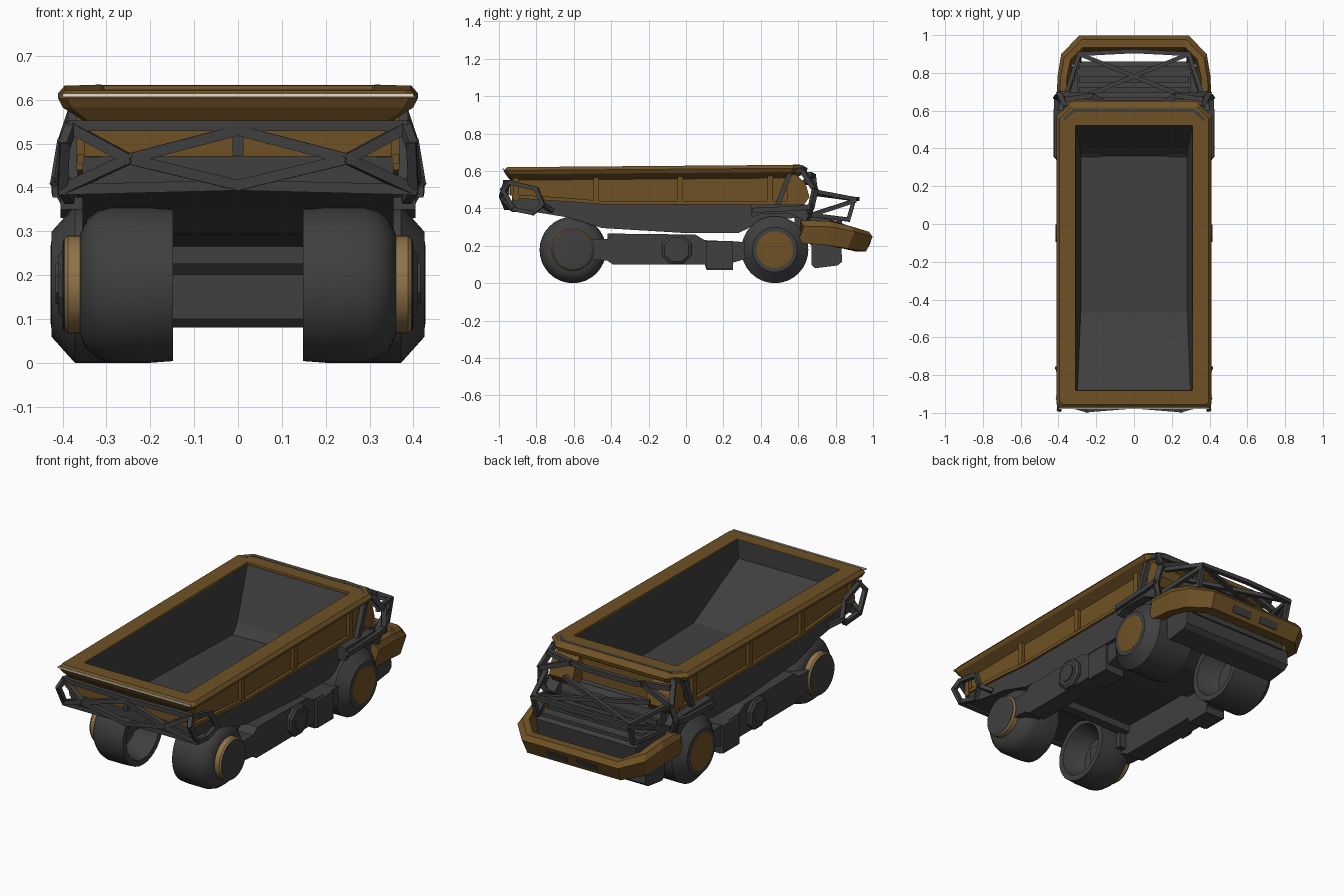
import bpy, bmesh, math
from mathutils import Vector, Matrix

def mat(name, c):
    m = bpy.data.materials.new(name)
    m.diffuse_color = (*c, 1)
    return m

BROWN = mat("ochre_brown", (0.160, 0.083, 0.018))
DARK = mat("dark_grey", (0.050, 0.050, 0.051))
TAN = mat("wheel_tan", (0.27, 0.17, 0.065))
CREAM = mat("cream_strip", (0.80, 0.76, 0.66))

def finish(bm, name, m, smooth=False, fix=True):
    if fix:
        bmesh.ops.recalc_face_normals(bm, faces=bm.faces)
    me = bpy.data.meshes.new(name)
    bm.to_mesh(me)
    bm.free()
    me.materials.append(m)
    ob = bpy.data.objects.new(name, me)
    bpy.context.collection.objects.link(ob)
    if smooth:
        bpy.context.view_layer.objects.active = ob
        ob.select_set(True)
        bpy.ops.object.shade_smooth_by_angle(angle=math.radians(32))
        ob.select_set(False)
    return ob

def loft(bm, loops, closed=True, caps=False):
    vs = [[bm.verts.new(p) for p in l] for l in loops]
    n = len(vs[0])
    for a, b in zip(vs, vs[1:]):
        for i in range(n if closed else n - 1):
            j = (i + 1) % n
            bm.faces.new((a[i], a[j], b[j], b[i]))
    if caps:
        bm.faces.new(vs[0])
        bm.faces.new(vs[-1])

def prism(name, prof, x0, x1, m, mirror=True):
    """Side (y, z) profile extruded across x, optionally on both sides."""
    bm = bmesh.new()
    for s in ((1, -1) if mirror else (1,)):
        loft(bm, [[(s * x, y, z) for y, z in prof] for x in (x0, x1)], caps=True)
    return finish(bm, name, m)

def box(name, x0, x1, y0, y1, z0, z1, m, mirror=True):
    return prism(name, [(y0, z0), (y1, z0), (y1, z1), (y0, z1)], x0, x1, m, mirror)

def cage(name, paths, w, m=DARK):
    """Square tubes along paths, each path mirrored in x."""
    bm = bmesh.new()
    for path in paths:
        for s in (1, -1):
            pts = [Vector((s * p[0], p[1], p[2])) for p in path]
            for a, b in zip(pts, pts[1:]):
                d = b - a
                M = (Matrix.Translation((a + b) / 2) @ d.to_track_quat('Z', 'Y').to_matrix().to_4x4()
                     @ Matrix.Diagonal((w, w, d.length + w * 0.6, 1)))
                bmesh.ops.create_cube(bm, size=1, matrix=M)
    return finish(bm, name, m)

def lathe(name, prof, y, z, n, m, smooth=True):
    """(x, r) profile turned about an axle along x, on both sides."""
    bm = bmesh.new()
    off = 0 if smooth else 0.5
    for s in (1, -1):
        loops = [[(s * x, y + r * math.cos(2 * math.pi * (i + off) / n),
                   z + r * math.sin(2 * math.pi * (i + off) / n)) for i in range(n)]
                 for x, r in prof]
        loft(bm, loops, caps=True)
    return finish(bm, name, m, smooth)

# --- load bed: hull, liner, walls and rim
HW = 0.355
hull = [(-0.93, 0.47), (-0.93, 0.40), (-0.62, 0.35), (-0.45, 0.295), (0.0, 0.268),
        (0.28, 0.268), (0.42, 0.335), (0.60, 0.35), (0.60, 0.435), (-0.45, 0.435), (-0.62, 0.45)]
bm = bmesh.new()
loft(bm, [[(x, y, z) for y, z in hull[:9]] for x in (-HW, HW)], closed=False)
for s in (-1, 1):
    bm.faces.new([bm.verts.new((s * HW, y, z)) for y, z in hull])
bmesh.ops.remove_doubles(bm, verts=bm.verts, dist=1e-5)
finish(bm, "bed_hull", DARK)

liner = [(-0.88, 0.620), (-0.88, 0.52), (-0.47, 0.33), (0.36, 0.31), (0.40, 0.36), (0.52, 0.620)]
bm = bmesh.new()
xs = lambda z: 0.308 - 0.09 * (0.620 - z)
loft(bm, [[(s * xs(z), y, z) for y, z in liner] for s in (-1, 1)], closed=False)
for s in (-1, 1):
    bm.faces.new([bm.verts.new((s * xs(z), y, z)) for y, z in liner])
bmesh.ops.remove_doubles(bm, verts=bm.verts, dist=1e-5)
bmesh.ops.recalc_face_normals(bm, faces=bm.faces)
if max(bm.faces, key=lambda f: abs(f.normal.z)).normal.z < 0:
    bmesh.ops.reverse_faces(bm, faces=bm.faces)
finish(bm, "bed_liner", DARK, fix=False)

prism("bed_side_wall", [(-0.94, 0.47), (-0.62, 0.45), (-0.45, 0.435), (0.58, 0.435), (0.58, 0.59), (-0.94, 0.59)],
      0.315, 0.35, BROWN)
box("bed_rear_wall", -0.35, 0.35, -0.94, -0.89, 0.47, 0.59, BROWN, False)
box("bed_front_wall", -0.33, 0.33, 0.53, 0.58, 0.435, 0.60, BROWN, False)
for y in (-0.91, -0.48, -0.03, 0.45):
    box("bed_rib", 0.345, 0.368, y - 0.015, y + 0.015, 0.44, 0.585, BROWN)
prism("bed_side_rail", [(-0.93, 0.455), (-0.62, 0.435), (-0.45, 0.422), (0.58, 0.422),
                        (0.58, 0.44), (-0.45, 0.44), (-0.62, 0.455), (-0.93, 0.475)], 0.345, 0.366, BROWN)

def ring(w, y0, y1, cr, cf, z):
    """Rim outline with chamfered corners, rising slightly to the cab end."""
    right = [(w - cr, y0), (w, y0 + cr), (w, y1 - cf), (w - cf, y1)]
    pts = right + [(-x, y) for x, y in reversed(right)]
    return [(x, y, z + 0.008 * y) for x, y in pts]

bm = bmesh.new()
loft(bm, [ring(0.308, -0.88, 0.52, .003, .003, 0.618), ring(0.31, -0.882, 0.522, .003, .003, 0.628),
          ring(0.395, -0.955, 0.62, .015, .06, 0.628), ring(0.41, -0.975, 0.65, .02, .08, 0.610),
          ring(0.40, -0.965, 0.645, .02, .08, 0.590), ring(0.35, -0.94, 0.59, .01, .04, 0.558)])
finish(bm, "bed_rim", BROWN)
box("rear_edge_strip", -0.40, 0.40, -0.980, -0.972, 0.606, 0.614, CREAM, False)
# dark lip above the front of the rim
cage("front_lip", [[(0.0, 0.60, 0.626), (0.32, 0.60, 0.626)], [(0.32, 0.60, 0.626), (0.385, 0.54, 0.624)]], 0.016)

# --- wheels: open on the inner side
inner = [(0.27, 0.001), (0.26, 0.10), (0.22, 0.125), (0.148, 0.143), (0.148, 0.174)]
lathe("rear_tyre", inner + [(0.20, 0.178), (0.29, 0.178), (0.32, 0.168), (0.345, 0.148), (0.36, 0.115), (0.36, 0.05)],
      -0.605, 0.178, 32, DARK)
lathe("rear_wheel_ring", [(0.355, 0.112), (0.388, 0.112), (0.396, 0.105), (0.396, 0.05)], -0.605, 0.178, 32, TAN)
lathe("rear_hub", [(0.39, 0.104), (0.398, 0.104), (0.400, 0.09), (0.400, 0.03)], -0.605, 0.178, 32, DARK)
lathe("front_tyre", inner + [(0.20, 0.179), (0.372, 0.179), (0.425, 0.120), (0.425, 0.05)], 0.475, 0.179, 32, DARK)
lathe("front_hub", [(0.415, 0.098), (0.426, 0.098), (0.427, 0.09), (0.427, 0.03)], 0.475, 0.179, 32, BROWN)

# --- chassis
prism("chassis_pod", [(-0.52, 0.13), (-0.42, 0.12), (-0.39, 0.10), (0.10, 0.10), (0.11, 0.07), (0.25, 0.07),
                      (0.25, 0.11), (0.32, 0.13), (0.32, 0.22), (0.10, 0.23), (0.05, 0.26),
                      (-0.38, 0.265), (-0.42, 0.235), (-0.52, 0.235)], 0.28, 0.385, DARK)
box("tool_box", 0.30, 0.40, 0.11, 0.25, 0.075, 0.225, DARK)
lathe("pod_boss", [(0.37, 0.085), (0.40, 0.085), (0.41, 0.07), (0.41, 0.02)], -0.05, 0.18, 8, DARK, False)
lathe("pod_boss_cap", [(0.40, 0.05), (0.416, 0.05)], -0.05, 0.18, 8, DARK, False)
box("rear_arm", 0.24, 0.31, -0.64, -0.40, 0.14, 0.225, DARK)
box("rear_cross_beam", -0.29, 0.29, -0.42, -0.37, 0.225, 0.265, DARK, False)
prism("front_skid_block", [(0.67, 0.10), (0.69, 0.08), (0.81, 0.095), (0.835, 0.115), (0.83, 0.20), (0.67, 0.22)],
      -0.34, 0.34, DARK, False)

# --- front end: nose, slats, cab pods, fenders
prism("nose", [(0.58, 0.30), (0.68, 0.19), (0.84, 0.19), (0.86, 0.31), (0.80, 0.335), (0.66, 0.36), (0.64, 0.42),
               (0.58, 0.44)], -0.30, 0.30, DARK, False)
for i in range(4):
    y, z = 0.64 + i * 0.055, 0.385 - i * 0.016
    box("nose_slat", -0.29, 0.29, y, y + 0.03, z - 0.04, z, DARK, False)
prism("cab_pod", [(0.54, 0.42), (0.63, 0.42), (0.66, 0.46), (0.64, 0.53), (0.59, 0.58), (0.54, 0.58)],
      0.22, 0.362, BROWN)
prism("fender", [(0.35, 0.35), (0.40, 0.37), (0.56, 0.37), (0.64, 0.33), (0.66, 0.37), (0.60, 0.42), (0.35, 0.42)],
      0.33, 0.405, DARK)

# --- bumper: swept section with mitred corners
path = [(0.41, 0.63, 0.36, 0.64, 0.335, 0.215), (0.405, 0.78, 0.355, 0.78, 0.333, 0.205),
        (0.385, 0.90, 0.335, 0.87, 0.305, 0.185), (0.29, 0.998, 0.27, 0.935, 0.275, 0.17)]
def section(p, s):
    xo, yo, xi, yi, zt, zb = p
    zm = zt * 0.75 + zb * 0.25
    k = 0.97
    return [(s * xi, yi, zt), (s * (xo - .015), yo - .02, zt), (s * xo, yo, zm),
            (s * xo * k, yo - 0.035, zb), (s * xi * k, yi - 0.03, zb)]
bm = bmesh.new()
loft(bm, [section(p, 1) for p in path] + [section(p, -1) for p in reversed(path)], caps=True)
finish(bm, "bumper", BROWN)
prism("bumper_lamp", [(0.967, 0.19), (0.975, 0.19), (0.990, 0.225), (0.982, 0.225)], 0.03, 0.15, DARK)

# --- front guard tubes
cage("front_side_frame", [
    [(0.375, 0.49, 0.42), (0.375, 0.56, 0.60), (0.36, 0.62, 0.605), (0.395, 0.69, 0.50),
     (0.41, 0.67, 0.41), (0.37, 0.64, 0.335)],
    [(0.41, 0.36, 0.39), (0.412, 0.60, 0.40), (0.41, 0.67, 0.41)],
    [(0.36, 0.66, 0.58), (0.22, 0.68, 0.57), (0.15, 0.64, 0.54), (0.0, 0.64, 0.54)],
    [(0.395, 0.69, 0.50), (0.22, 0.68, 0.57)]], 0.026)
cage("front_nose_guard", [
    [(0.36, 0.69, 0.49), (0.29, 0.90, 0.45), (0.0, 0.915, 0.45)],
    [(0.29, 0.90, 0.45), (0.29, 0.868, 0.34)],
    [(0.36, 0.67, 0.365), (0.29, 0.90, 0.44)],
    [(0.36, 0.67, 0.365), (0.29, 0.868, 0.34)],
    [(0.29, 0.90, 0.45), (-0.25, 0.68, 0.48)]], 0.022)

# --- rear guard tubes
cage("rear_guard", [
    [(0.38, -0.95, 0.535), (0.25, -0.985, 0.465), (0.0, -0.96, 0.405)],
    [(0.40, -0.92, 0.395), (0.25, -0.985, 0.465), (0.0, -0.965, 0.53)],
    [(0.38, -0.95, 0.54), (0.0, -0.965, 0.54)],
    [(0.40, -0.92, 0.395), (0.0, -0.935, 0.405)],
    [(0.0, -0.955, 0.48), (0.0, -0.955, 0.54)]], 0.024)
cage("rear_side_frame", [
    [(0.38, -0.95, 0.54), (0.395, -0.80, 0.505), (0.405, -0.765, 0.42), (0.385, -0.82, 0.375),
     (0.40, -0.92, 0.395), (0.395, -0.98, 0.50), (0.38, -0.95, 0.54)],
    [(0.36, -0.72, 0.39), (0.405, -0.765, 0.42)]], 0.022)
